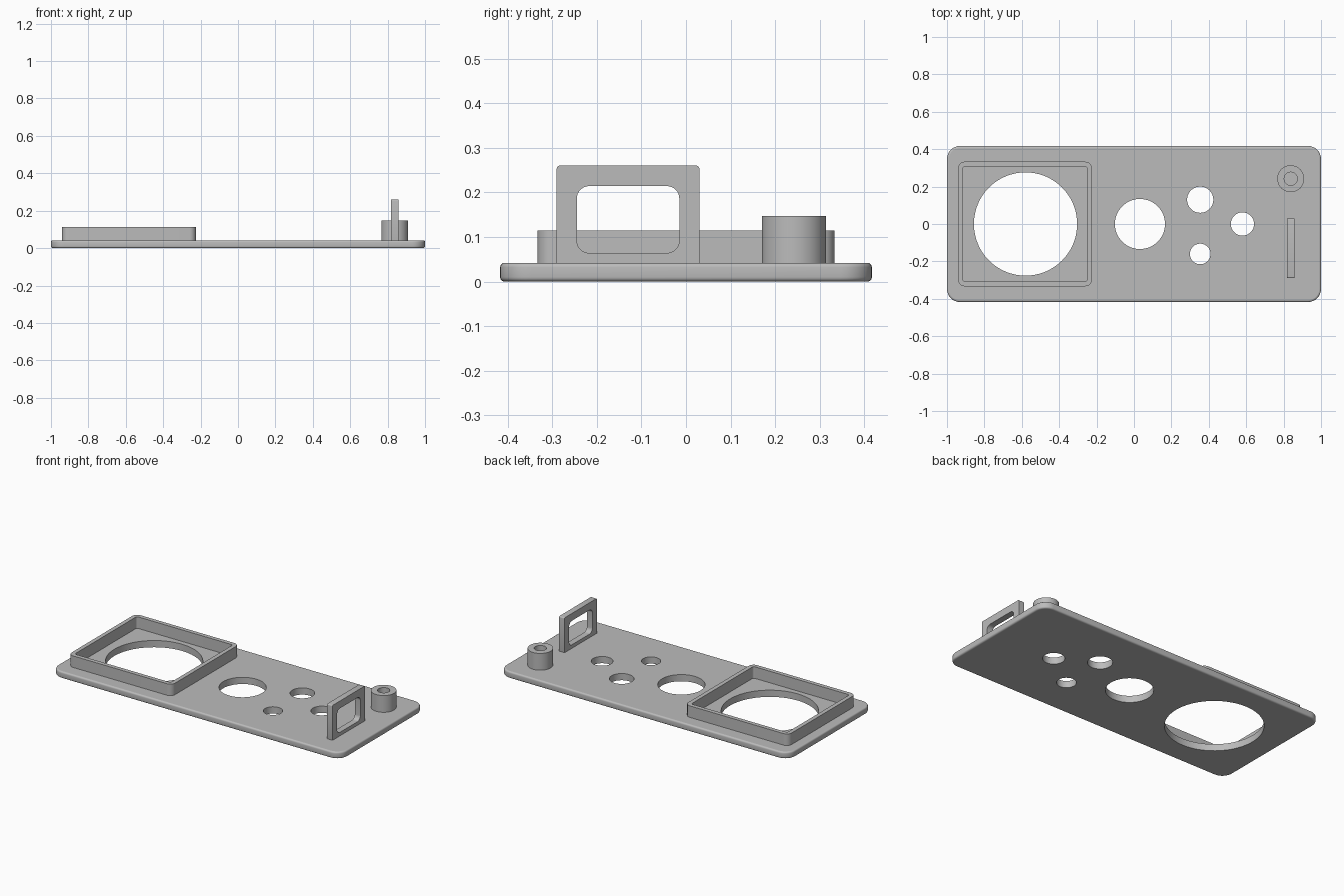
import bpy
import bmesh
from math import sin, cos, pi, radians
from mathutils import Vector

cube = bpy.data.objects.get("Cube")
if cube:
    bpy.data.objects.remove(cube, do_unlink=True)

grey = bpy.data.materials.new("plain grey")
grey.use_nodes = True
grey.diffuse_color = (0.5, 0.5, 0.5, 1)
grey.node_tree.nodes["Principled BSDF"].inputs["Base Color"].default_value = (0.5, 0.5, 0.5, 1)


def circle(cx, cy, r, n=64):
    return [(cx + r * cos(2 * pi * i / n), cy + r * sin(2 * pi * i / n)) for i in range(n)]


def rounded_rect(x0, x1, y0, y1, r, steps=8):
    centres = [(x1 - r, y1 - r), (x0 + r, y1 - r), (x0 + r, y0 + r), (x1 - r, y0 + r)]
    return [(cx + r * cos(pi / 2 * (q + i / steps)), cy + r * sin(pi / 2 * (q + i / steps)))
            for q, (cx, cy) in enumerate(centres) for i in range(steps + 1)]


def solid(name, wall, holes=(), upright=False):
    """Stack outline rings [(outline, height)], then cap both ends around the holes."""
    bm = bmesh.new()
    low, high = wall[0][1], wall[-1][1]
    stacks = [wall] + [[(h, low), (h, high)] for h in holes]
    ends = ([], [])
    for stack in stacks:
        rings = [[bm.verts.new((u, w, h) if not upright else (h, u, w)) for u, w in outline]
                 for outline, h in stack]
        for a, b in zip(rings, rings[1:]):
            for i in range(len(a)):
                j = (i + 1) % len(a)
                bm.faces.new((a[i], a[j], b[j], b[i])).smooth = True
        for end, ring in zip(ends, (rings[0], rings[-1])):
            end += [bm.edges.get((ring[i - 1], ring[i])) for i in range(len(ring))]
    axis = Vector((1, 0, 0)) if upright else Vector((0, 0, 1))
    for end in ends:
        bmesh.ops.triangle_fill(bm, edges=end, use_beauty=True, normal=axis)
    bmesh.ops.recalc_face_normals(bm, faces=bm.faces[:])
    for e in bm.edges:
        e.smooth = e.calc_face_angle(0) < radians(35)
    mesh = bpy.data.meshes.new(name)
    bm.to_mesh(mesh)
    bm.free()
    mesh.materials.append(grey)
    obj = bpy.data.objects.new(name, mesh)
    bpy.context.collection.objects.link(obj)
    return obj


TOP = 0.042      # upper face of the plate
SEAT = 0.032     # raised parts sink slightly into it
FILLET = 0.01


def plate_ring(inset):
    return rounded_rect(-1 + inset, 1 - inset, -0.417 + inset, 0.417 - inset, 0.07 - inset)


# Base plate with filleted rim and five through holes
angles = [pi / 2 * i / 4 for i in range(5)]
rim = [(plate_ring(FILLET * (1 - sin(a))), FILLET * (1 - cos(a))) for a in angles]
rim += [(outline, TOP - h) for outline, h in reversed(rim)]
solid("base_plate", rim, [
    circle(-0.58, 0, 0.276, 96),
    circle(0.032, 0, 0.134),
    circle(0.354, 0.13, 0.07),
    circle(0.354, -0.16, 0.055),
    circle(0.58, 0, 0.062),
])

# Raised square frame around the large hole
frame = rounded_rect(-0.941, -0.225, -0.333, 0.333, 0.035)
solid("square_frame", [(frame, SEAT), (frame, 0.114)],
      [rounded_rect(-0.915, -0.251, -0.307, 0.307, 0.012)])

# Hollow round post
post = circle(0.838, 0.242, 0.072)
solid("round_post", [(post, SEAT), (post, 0.147)], [circle(0.838, 0.242, 0.035)])

# Upright loop bracket with a rounded window
bracket = rounded_rect(-0.29, 0.03, SEAT, 0.26, 0.007, 4)
solid("loop_bracket", [(bracket, 0.819), (bracket, 0.857)],
      [rounded_rect(-0.245, -0.015, 0.064, 0.214, 0.028)], upright=True)
